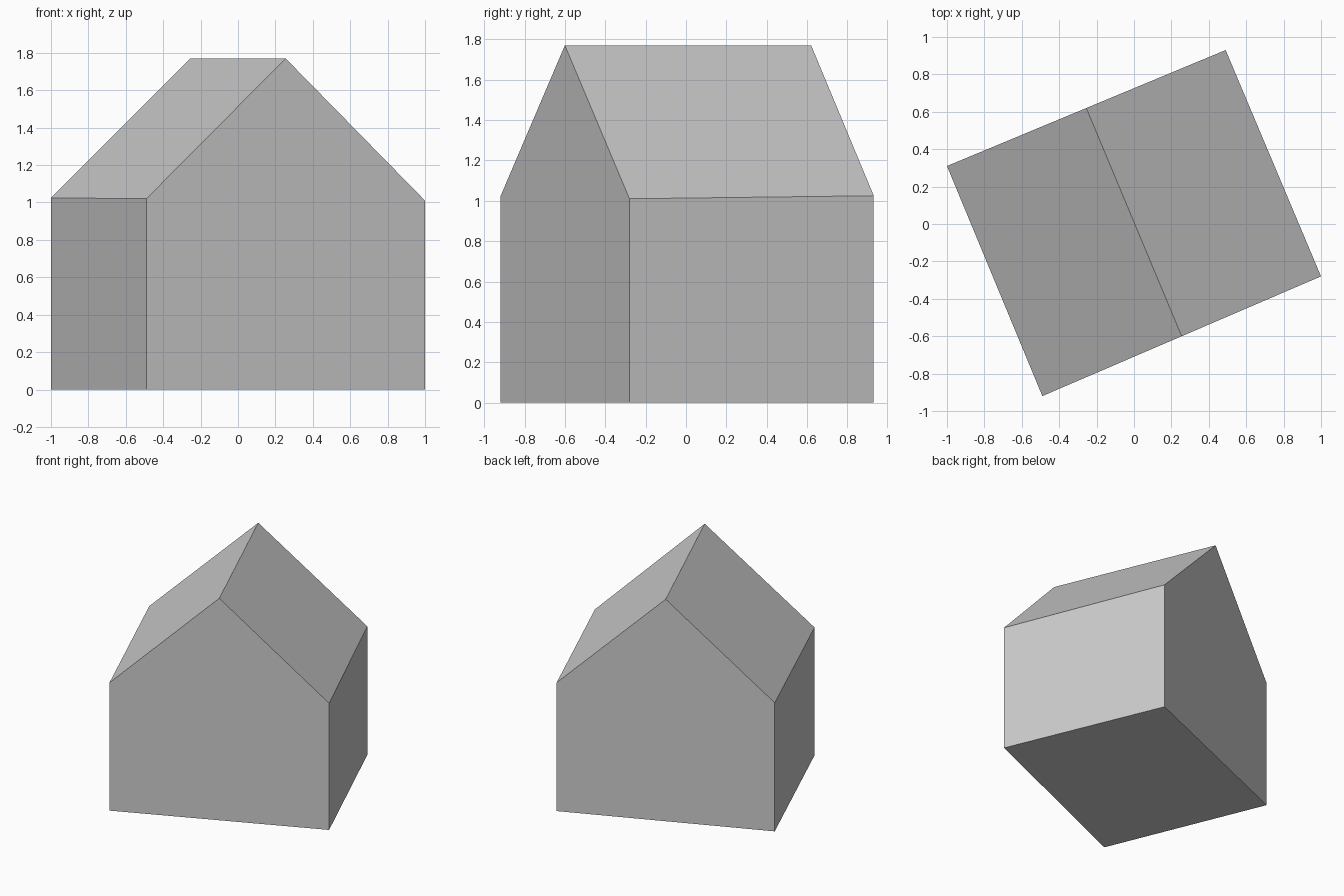
import bpy
import bmesh
from mathutils import Vector

cube = bpy.data.objects.get("Cube")
if cube:
    bpy.data.objects.remove(cube, do_unlink=True)

# Single plain grey
grey = bpy.data.materials.new("plain grey")
grey.use_nodes = True
colour = (0.6, 0.6, 0.6, 1)
grey.diffuse_color = colour
grey.node_tree.nodes["Principled BSDF"].inputs["Base Color"].default_value = colour

RIDGE_Z = 1.77


def gable_profile(bm, left, right, left_eave, right_eave):
    """Five-point gable outline standing on two ground corners."""
    left, right = Vector((*left, 0)), Vector((*right, 0))
    up = Vector((0, 0, 1))
    points = [left, right, right + up * right_eave,
              (left + right) / 2 + up * RIDGE_Z, left + up * left_eave]
    return [bm.verts.new(p) for p in points]


# House body: front and back gables bridged by floor, walls and roof slopes
bm = bmesh.new()
front = gable_profile(bm, (-0.49, -0.92), (1.0, -0.28), 1.02, 1.01)
back = gable_profile(bm, (-1.0, 0.31), (0.49, 0.93), 1.025, 1.025)
bm.faces.new(front)
bm.faces.new(back[::-1])
for i in range(len(front)):
    j = (i + 1) % len(front)
    bm.faces.new((front[j], front[i], back[i], back[j]))
bmesh.ops.recalc_face_normals(bm, faces=bm.faces)

mesh = bpy.data.meshes.new("house_body")
bm.to_mesh(mesh)
bm.free()
mesh.materials.append(grey)
house = bpy.data.objects.new("house_body", mesh)
bpy.context.collection.objects.link(house)
